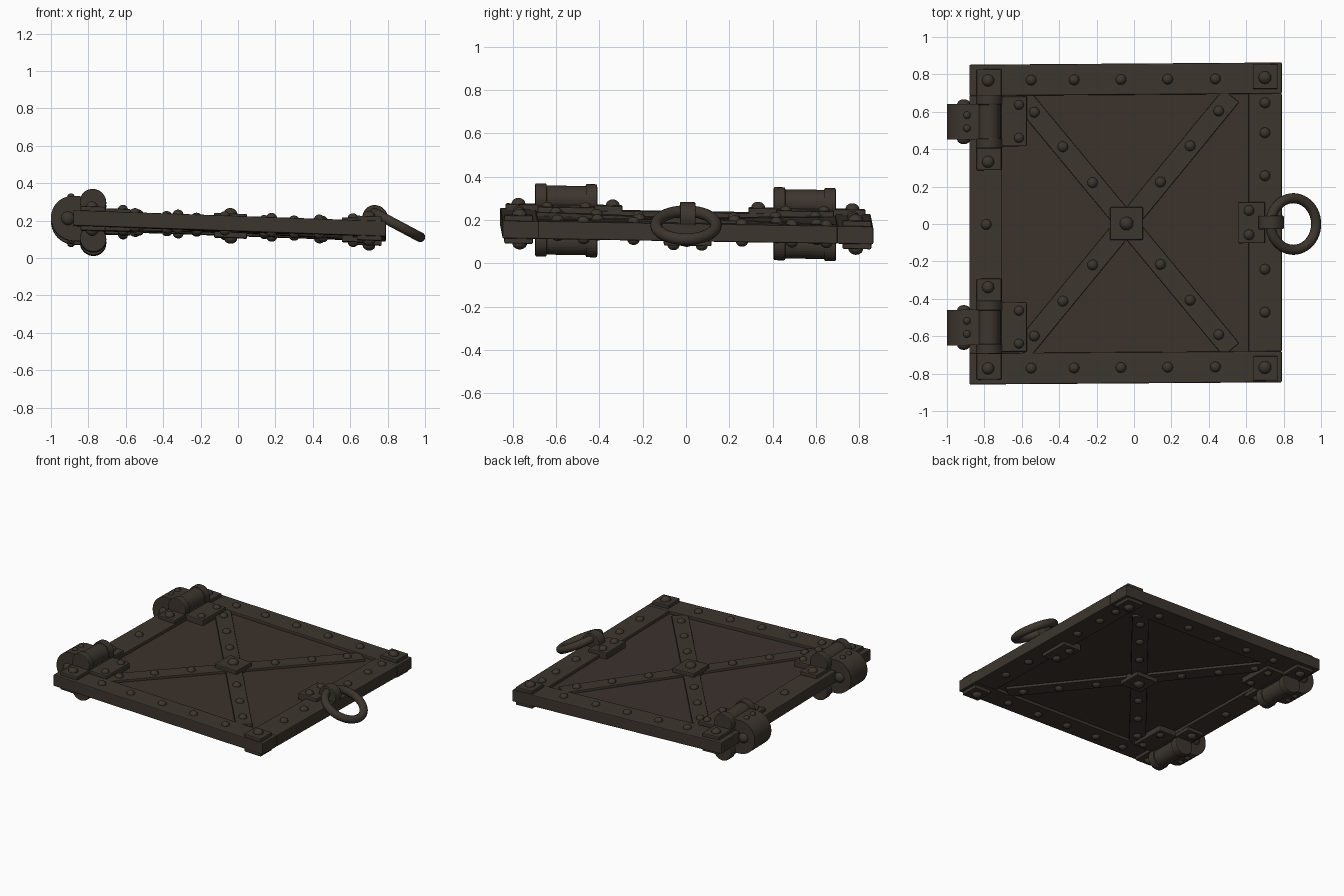
import bpy, bmesh
from math import radians, pi, sin, cos, atan2
from mathutils import Matrix, Vector

cube = bpy.data.objects.get("Cube")
if cube:
    bpy.data.objects.remove(cube, do_unlink=True)


def material(name, rgb):
    m = bpy.data.materials.new(name)
    m.use_nodes = True
    m.diffuse_color = (*rgb, 1)
    b = m.node_tree.nodes["Principled BSDF"]
    b.inputs["Base Color"].default_value = (*rgb, 1)
    b.inputs["Roughness"].default_value = 0.8
    return m


IRON = material("dark iron", (0.046, 0.036, 0.027))
PANEL = material("brown panel", (0.043, 0.032, 0.025))

# The whole hatch rests slightly askew
TILT = Matrix(((1, 0, 0, 0), (0.007, 1, 0, 0.003),
               (-0.035, -0.016, 1, 0.17), (0, 0, 0, 1)))


def finish(name, bm, mat=IRON, bevel=0.0, tilt=True):
    if tilt:
        bm.transform(TILT)
    bmesh.ops.recalc_face_normals(bm, faces=bm.faces)
    me = bpy.data.meshes.new(name)
    bm.to_mesh(me)
    bm.free()
    me.materials.append(mat)
    ob = bpy.data.objects.new(name, me)
    bpy.context.collection.objects.link(ob)
    if bevel:
        mod = ob.modifiers.new("soft edges", "BEVEL")
        mod.width, mod.segments = bevel, 2
    else:
        bpy.ops.object.select_all(action="DESELECT")
        ob.select_set(True)
        bpy.context.view_layer.objects.active = ob
        bpy.ops.object.shade_smooth_by_angle(angle=radians(40))
    return ob


def slab(bm, x0, x1, y0, y1, h, turn=None):
    """Box passing through the hatch, from -h to h in height."""
    m = Matrix.Translation(((x0 + x1) / 2, (y0 + y1) / 2, 0))
    if turn is not None:
        m = m @ Matrix.Rotation(turn, 4, "Z")
        x0, x1, y0, y1 = -LENGTH, LENGTH, -WIDTH, WIDTH
    m = m @ Matrix.Diagonal((x1 - x0, y1 - y0, 2 * h, 1))
    bmesh.ops.create_cube(bm, size=1, matrix=m)


def rod(bm, x, y0, y1, z, r, n=32):
    m = Matrix.Translation((x, (y0 + y1) / 2, z)) @ Matrix.Rotation(pi / 2, 4, "X")
    bmesh.ops.create_cone(bm, cap_ends=True, segments=n, radius1=r, radius2=r,
                          depth=abs(y1 - y0), matrix=m)


def dome(bm, x, y, z, r, squash=(1, 1, 0.85)):
    m = Matrix.Translation((x, y, z)) @ Matrix.Diagonal((*squash, 1))
    bmesh.ops.create_uvsphere(bm, u_segments=16, v_segments=10, radius=r, matrix=m)


def rivets(bm, points, z, r=0.028):
    for x, y in points:
        for s in (1, -1):
            dome(bm, x, y, s * z, r)


LEFT, RIGHT, FRONT, BACK = -0.88, 0.79, -0.855, 0.855
FRAME_H, BRACE_H, PLATE_H = 0.041, 0.037, 0.065
LENGTH, WIDTH = 0.88, 0.055
MID = -0.04

# Recessed panel
bm = bmesh.new()
slab(bm, -0.8, 0.7, -0.77, 0.77, 0.02)
finish("panel", bm, PANEL)

# Border frame
bm = bmesh.new()
slab(bm, LEFT, RIGHT, FRONT, -0.688, FRAME_H)
slab(bm, LEFT, RIGHT, 0.688, BACK, FRAME_H)
slab(bm, LEFT, -0.705, -0.69, 0.69, FRAME_H)
slab(bm, 0.612, RIGHT, -0.69, 0.69, FRAME_H)
finish("frame", bm, bevel=0.006)

# Crossed braces, centre plate and corner plates
ANGLE = radians(50.5)
for name, a in (("brace_rising", ANGLE), ("brace_falling", -ANGLE)):
    bm = bmesh.new()
    slab(bm, MID, MID, 0, 0, BRACE_H, a)
    finish(name, bm, bevel=0.005)
bm = bmesh.new()
slab(bm, MID - 0.088, MID + 0.088, -0.088, 0.088, PLATE_H)
finish("centre_plate", bm, bevel=0.006)
bm = bmesh.new()
for s in (1, -1):
    slab(bm, 0.635, 0.768, s * 0.78 - 0.066, s * 0.78 + 0.066, PLATE_H)
finish("corner_plates", bm, bevel=0.006)

# Rivets on frame, braces and plates
bm = bmesh.new()
for s in (1, -1):
    rivets(bm, [(x, s * 0.77) for x in (-0.55, -0.32, -0.07, 0.18, 0.435)], FRAME_H)
    rivets(bm, [(0.7, s * y) for y in (0.25, 0.48, 0.64)][:2 + (s > 0)], FRAME_H)
    rivets(bm, [(0.7, s * 0.775)], PLATE_H, 0.034)
    for d in (0.285, 0.535, 0.775):
        rivets(bm, [(MID + t * d * cos(ANGLE), s * d * sin(ANGLE)) for t in (1, -1)], BRACE_H)
rivets(bm, [(-0.79, 0)], FRAME_H)
rivets(bm, [(MID, 0)], PLATE_H, 0.036)
finish("rivets", bm)

# Hinges
for name, s in (("front_hinge", -1), ("back_hinge", 1)):
    c = s * 0.55
    bm = bmesh.new()
    slab(bm, -0.842, -0.708, min(s * 0.29, s * 0.83), max(s * 0.29, s * 0.83), PLATE_H)
    slab(bm, -0.72, -0.573, c - 0.133, c + 0.133, 0.06)
    finish(name + "_plates", bm, bevel=0.007)

    # Knuckles above and below, with raised end collars
    bm = bmesh.new()
    for z in (0.09, -0.105):
        rod(bm, -0.775, c - 0.1, c + 0.1, z, 0.062)
        for t in (1, -1):
            rod(bm, -0.775, c + t * 0.09, c + t * 0.143, z, 0.071)
    finish(name + "_knuckles", bm, bevel=0.006)

    # Rounded drum with a flat back
    bm = bmesh.new()
    ring = [(-0.88 - 0.12 * sin(pi * i / 20), 0.12 * cos(pi * i / 20)) for i in range(21)]
    ring += [(-0.8, -0.12), (-0.8, 0.12)]
    face = bm.faces.new([bm.verts.new((x, c - 0.095, z)) for x, z in ring])
    out = bmesh.ops.extrude_face_region(bm, geom=[face])["geom"]
    bmesh.ops.translate(bm, vec=(0, 0.19, 0),
                        verts=[v for v in out if isinstance(v, bmesh.types.BMVert)])
    finish(name + "_drum", bm)

    bm = bmesh.new()
    rivets(bm, [(-0.78, s * 0.335), (-0.78, s * 0.77)], PLATE_H, 0.032)
    rivets(bm, [(-0.615, c - 0.088), (-0.615, c + 0.088)], 0.06, 0.026)
    rivets(bm, [(-0.893, c - 0.035), (-0.893, c + 0.035)], 0.117, 0.02)
    for t in (1, -1):
        dome(bm, -0.91, c + t * 0.093, 0, 0.036, (1, 0.75, 1))
    finish(name + "_rivets", bm)

# Handle bracket, loop and ring
bm = bmesh.new()
slab(bm, 0.555, 0.7, -0.11, 0.11, PLATE_H)
finish("handle_plate", bm, bevel=0.006)
bm = bmesh.new()
rivets(bm, [(0.615, -0.065), (0.615, 0.065)], PLATE_H, 0.028)
finish("handle_rivets", bm)
bm = bmesh.new()
rod(bm, 0.733, -0.036, 0.036, 0.07, 0.068)
finish("handle_loop", bm, bevel=0.006)

bpy.ops.mesh.primitive_torus_add(
    major_radius=0.138, minor_radius=0.027, major_segments=48, minor_segments=14,
    location=(0.852, 0, 0.176), rotation=(0, radians(28), 0))
ring = bpy.context.object
ring.name = "handle_ring"
ring.data.materials.append(IRON)
bpy.ops.object.shade_smooth_by_angle(angle=radians(60))
